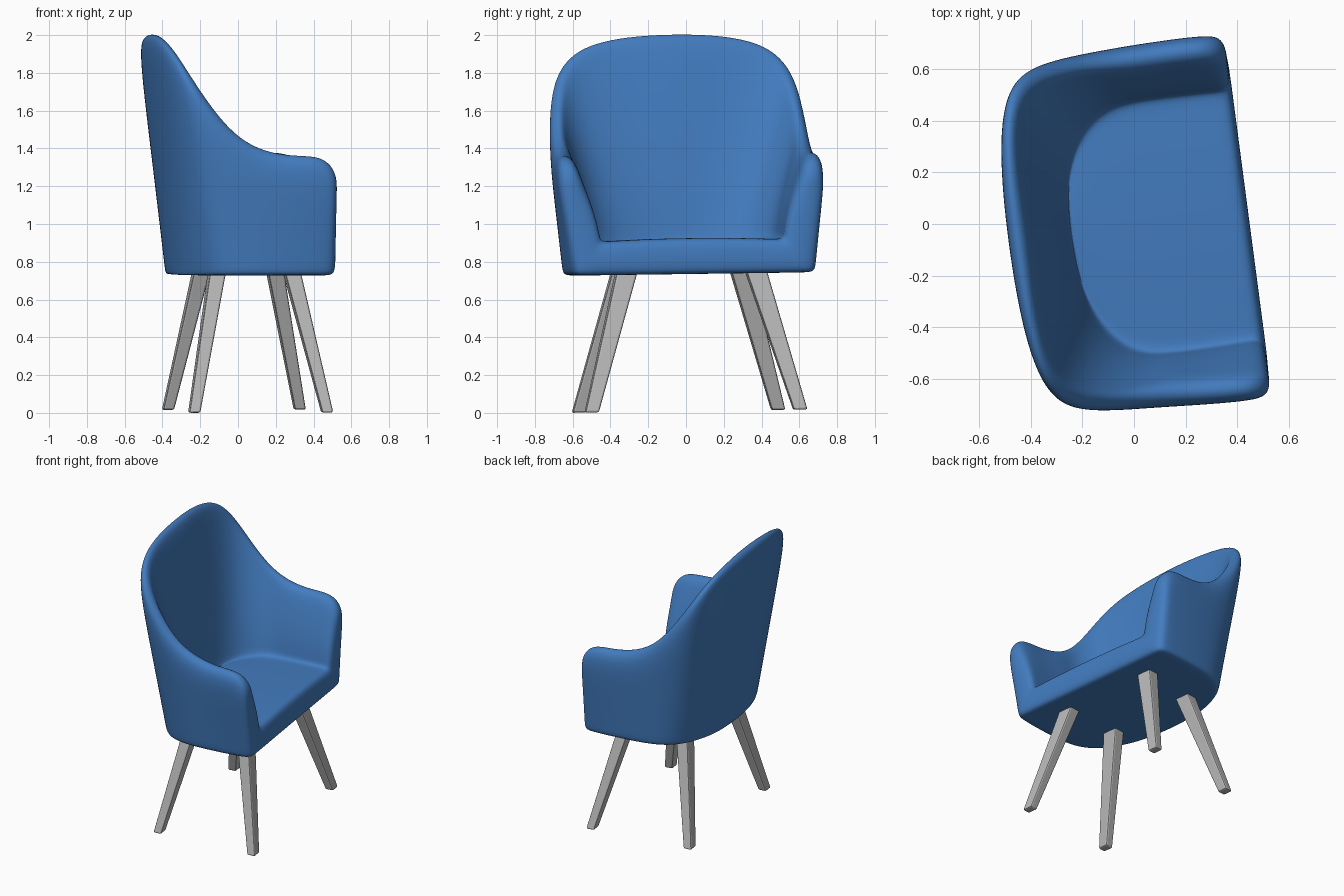
import bpy, bmesh, math
from mathutils import Vector

if "Cube" in bpy.data.objects:
    bpy.data.objects.remove(bpy.data.objects["Cube"])

YAW = math.radians(7.5)


def place(u, v, z):
    """Chair space (u forward, v left) to world: slight yaw and sideways tilt."""
    x = u * math.cos(YAW) - v * math.sin(YAW)
    y = u * math.sin(YAW) + v * math.cos(YAW)
    return Vector((x, y, z + 0.014 * y))


def material(name, rgb):
    m = bpy.data.materials.new(name)
    m.diffuse_color = (*rgb, 1)
    m.use_nodes = True
    m.node_tree.nodes["Principled BSDF"].inputs["Base Color"].default_value = m.diffuse_color
    return m


def make_object(name, bm, mat):
    bmesh.ops.recalc_face_normals(bm, faces=bm.faces)
    me = bpy.data.meshes.new(name)
    bm.to_mesh(me)
    bm.free()
    me.materials.append(mat)
    ob = bpy.data.objects.new(name, me)
    bpy.context.collection.objects.link(ob)
    return ob


blue = material("blue upholstery", (0.055, 0.20, 0.52))
grey = material("grey legs", (0.48, 0.48, 0.48))

# Half of the shell from arm front to middle of back:
# base u, v | rim u, v, z | seat edge u, v
HALF = [
    (.446, .622, .440, .690, 1.27, .446, .465),
    (.375, .643, .370, .705, 1.375, .375, .470),
    (.200, .648, .200, .705, 1.37, .200, .475),
    (.030, .645, .020, .700, 1.40, .070, .475),
    (-.090, .630, -.130, .692, 1.48, -.020, .465),
    (-.185, .590, -.260, .683, 1.62, -.100, .430),
    (-.260, .510, -.380, .654, 1.80, -.170, .360),
    (-.320, .385, -.458, .552, 1.935, -.215, .270),
    (-.364, .220, -.502, .330, 1.997, -.245, .150),
    (-.380, .000, -.514, .000, 2.012, -.255, .000),
]
# The right half is slightly wider than the left
RIGHT = [(bu, -bv * 1.025, ru, -rv * (1.05 + 0.08 * max(0, ru)), rz, su, -sv * 1.085)
         for bu, bv, ru, rv, rz, su, sv in reversed(HALF[:-1])]
BASE_Z, SEAT_Z = 0.735, 0.911


def profile(bu, bv, ru, rv, rz, su, sv):
    """Wall section: outside points going up, then inside points going down."""
    base, rim = Vector((bu, bv)), Vector((ru, rv))
    seat = Vector((su, sv, SEAT_Z))
    inward = (seat.xy - rim).normalized()
    thick = 0.15 if ru > -0.1 else 0.125
    pts = []
    for z in (BASE_Z, 0.79, (BASE_Z + rz) / 2, rz - 0.09):
        p = base.lerp(rim, (z - BASE_Z) / (rz - BASE_Z))
        pts.append(Vector((p.x, p.y, z)))
    for f in (0.26, 0.72):
        p = rim + inward * thick * f
        pts.append(Vector((p.x, p.y, rz)))
    p = rim + inward * thick
    top = Vector((p.x, p.y, rz - 0.10))
    plump = inward.to_3d() * 0.015
    pts += [top, top.lerp(seat, 0.5) + plump, top.lerp(seat, 0.86) + plump / 2, seat]
    return pts


# Upholstered shell: wall swept around a U, closed by seat and underside
bm = bmesh.new()
sections = [profile(*h) for h in HALF + RIGHT]
rings = [[bm.verts.new(place(*p)) for p in s] for s in sections]
for a, b in zip(rings, rings[1:]):
    for k in range(9):
        bm.faces.new((a[k], a[k + 1], b[k + 1], b[k]))

MID = len(HALF) - 1


def cap(k, dome):
    """Fill across the U between matching left and right points."""
    rows = []
    for i in range(MID):
        l, r = sections[i][k], sections[-1 - i][k]
        row = [rings[i][k]]
        for f in (0.08, 0.32, 0.68, 0.92):
            p = l.lerp(r, f)
            row.append(bm.verts.new(place(p.x, p.y, p.z + dome * 4 * f * (1 - f))))
        rows.append(row + [rings[-1 - i][k]])
    for a, b in zip(rows, rows[1:]):
        for j in range(5):
            bm.faces.new((a[j], a[j + 1], b[j + 1], b[j]))
    bm.faces.new(rows[-1] + [rings[MID][k]])
    return rows[0]


seat_front = cap(9, 0.016)
base_front = cap(0, 0)

# Front faces of the arms and of the seat
for ring in (rings[0], rings[-1]):
    for k in range(4):
        bm.faces.new((ring[k], ring[k + 1], ring[8 - k], ring[9 - k]))
for j in range(5):
    bm.faces.new((base_front[j], base_front[j + 1], seat_front[j + 1], seat_front[j]))

# Firmer edge around the underside
crease = bm.edges.layers.float.new("crease_edge")
outline = [r[0] for r in rings] + base_front[::-1][1:]
for a, b in zip(outline, outline[1:]):
    e = bm.edges.get((a, b))
    if e:
        e[crease] = 0.2
for f in bm.faces:
    f.smooth = True
shell = make_object("upholstered_shell", bm, blue)
sub = shell.modifiers.new("smooth", "SUBSURF")
sub.levels = sub.render_levels = 3


# Splayed, tapered legs
def leg(name, foot, top):
    foot, top = Vector((*foot, 0.009)), Vector((*top, 0.74))
    top = foot + (top - foot) * 1.05
    bm = bmesh.new()
    loops = []
    for c, su, sv in ((foot, 0.029, 0.036), (top, 0.043, 0.056)):
        loops.append([bm.verts.new(place(c.x + a * su, c.y + b * sv, c.z))
                      for a, b in ((1, 1), (-1, 1), (-1, -1), (1, -1))])
    lo, hi = loops
    bm.faces.new(lo)
    bm.faces.new(hi)
    for i in range(4):
        j = (i + 1) % 4
        bm.faces.new((lo[i], lo[j], hi[j], hi[i]))
    ob = make_object(name, bm, grey)
    bev = ob.modifiers.new("soft edges", "BEVEL")
    bev.width, bev.segments = 0.01, 2


for side, s, dv in (("left", 1, 0), ("right", -1, -0.01)):
    leg("front_leg_" + side, (0.403, s * 0.557), (0.243, s * 0.343 + dv))
    leg("back_leg_" + side, (-0.304, s * 0.532), (-0.157, s * 0.315 + dv))
